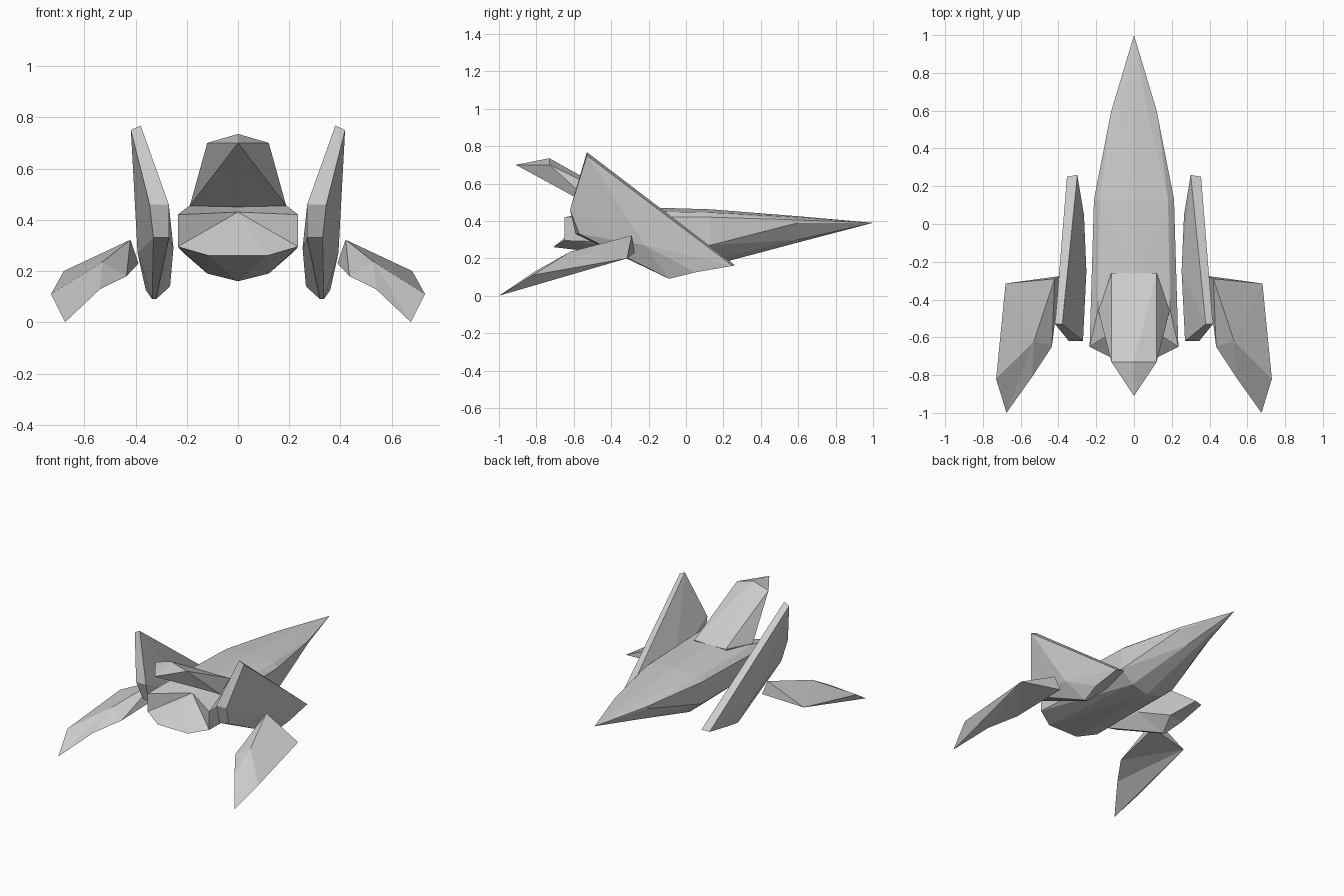
import bpy, bmesh

if "Cube" in bpy.data.objects:
    bpy.data.objects.remove(bpy.data.objects["Cube"])


def build(name, verts, faces=None, mirror=True):
    """Flat-shaded object; no faces = convex shell; mirror copies across x = 0."""
    bm = bmesh.new()
    vs = [bm.verts.new(v) for v in verts]
    if faces is None:
        if mirror:
            for v in verts:
                if v[0]:
                    bm.verts.new((-v[0], v[1], v[2]))
        bmesh.ops.convex_hull(bm, input=bm.verts[:])
        loose = [v for v in bm.verts if not v.link_faces]
        bmesh.ops.delete(bm, geom=loose, context='VERTS')
    else:
        for f in faces:
            bm.faces.new([vs[i] for i in f])
        if mirror:
            ms = [bm.verts.new((-v[0], v[1], v[2])) for v in verts]
            for f in faces:
                bm.faces.new([ms[i] for i in reversed(f)])
            bmesh.ops.remove_doubles(bm, verts=bm.verts[:], dist=1e-4)
    bmesh.ops.recalc_face_normals(bm, faces=bm.faces[:])
    me = bpy.data.meshes.new(name)
    bm.to_mesh(me)
    bm.free()
    ob = bpy.data.objects.new(name, me)
    bpy.context.collection.objects.link(ob)
    return ob


# Hull: half sections from deck centre round to keel, lofted to the nose point
sections = [
    [(0, .60, .425), (.07, .60, .42), (.12, .60, .405), (.12, .60, .39),
     (.055, .60, .30), (0, .60, .285)],
    [(0, .13, .462), (.18, .13, .445), (.212, .13, .42), (.212, .13, .27),
     (.12, .13, .19), (0, .13, .16)],
    [(0, -.30, .475), (.19, -.45, .455), (.235, -.65, .42), (.235, -.65, .295),
     (.115, -.71, .26), (0, -.71, .26)],
]
n = 6
verts = [p for s in sections for p in s] + [(0, 1, .39), (0, -.50, .43)]
nose, recess = len(verts) - 2, len(verts) - 1
faces = []
for i in range(n - 1):
    faces.append((nose, i, i + 1))
    for s in range(2):
        a = s * n + i
        faces += [(a, a + 1, a + n), (a + 1, a + n + 1, a + n)]
    faces.append((2 * n + i, 2 * n + i + 1, recess))   # sunken rear fan
build("hull", verts, faces)

# Raised dorsal tail
build("dorsal_tail", [(.12, -.26, .472), (.12, -.73, .70), (0, -.73, .735),
                      (0, -.91, .70), (.188, -.46, .455), (.12, -.30, .44)])

# Upright side fins: inner and outer outlines, each fanned from a bulge point
inner = [(.38, -.53, .768), (.30, .26, .165), (.265, .05, .14), (.32, -.09, .09),
         (.27, -.59, .33), (.27, -.62, .46)]
outer = [(.418, -.53, .75), (.355, .25, .16), (.36, .05, .125), (.335, -.09, .09),
         (.33, -.57, .33), (.345, -.62, .46)]
faces = []
for i in range(n):
    j = (i + 1) % n
    faces += [(i, j, 12), (n + i, n + j, 13), (i, j, n + j, n + i)]
build("side_fins", inner + outer + [(.252, -.25, .29), (.392, -.22, .27)], faces)

# Drooping wings: a root top, b root low, c root rear, d trailing, e tip,
# f outer, g leading corner, h upper ridge point
a, b, c, d, e, f, g, h = range(8)
wing = [(.42, -.29, .322), (.388, -.275, .23), (.435, -.65, .18), (.54, -.81, .128),
        (.675, -1.0, 0), (.73, -.82, .11), (.68, -.315, .20), (.53, -.62, .235)]
build("wings", wing, [(a, g, h), (g, f, h), (f, e, h), (e, d, h), (d, c, h), (c, a, h),
                      (g, e, f), (g, d, e), (g, c, d), (g, b, c), (a, b, g), (a, c, b)])
